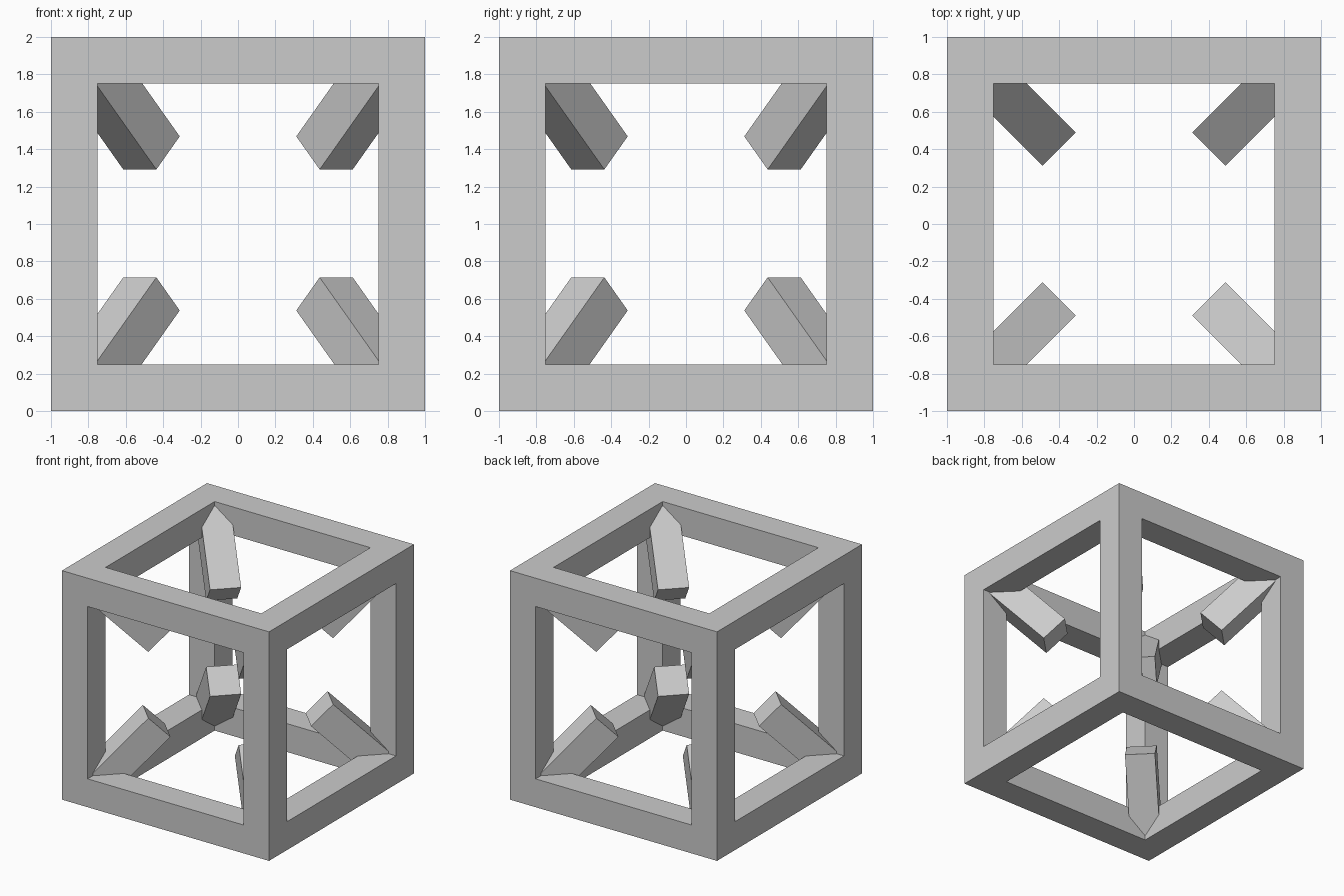
import bpy
from math import sqrt
from mathutils import Matrix, Vector

if "Cube" in bpy.data.objects:
    bpy.data.objects.remove(bpy.data.objects["Cube"])

OUTER = 2.0      # outside size of the frame
OPENING = 1.505  # clear opening between the bars
STRUT = 0.25     # strut thickness
LENGTH = 0.70    # strut length, outer end buried in the frame corner
MID = Vector((0, 0, 1))


def box(name, size, matrix):
    bpy.ops.mesh.primitive_cube_add(size=1)
    ob = bpy.context.object
    ob.name = name
    ob.data.transform(matrix @ Matrix.Diagonal((*size, 1)))
    return ob


# Cube frame: a solid block with a square opening cut through along each axis
frame = box("cube_frame", (OUTER,) * 3, Matrix.Translation(MID))
for axis in range(3):
    size = [OPENING] * 3
    size[axis] = OUTER + 0.5
    cutter = box("opening_cutter", size, Matrix.Translation(MID))
    cutter.hide_render = True
    cut = frame.modifiers.new("opening", 'BOOLEAN')
    cut.operation = 'DIFFERENCE'
    cut.solver = 'EXACT'
    cut.object = cutter
    bpy.context.view_layer.objects.active = frame
    bpy.ops.object.modifier_apply(modifier=cut.name)
    bpy.data.objects.remove(cutter, do_unlink=True)

# Corner struts: square bars leaning at 45 degrees from each corner to the middle
for sz, level in ((-1, "lower"), (1, "upper")):
    for sy, depth in ((-1, "front"), (1, "back")):
        for sx, side in ((-1, "left"), (1, "right")):
            radial = Vector((sx, sy, 0)) / sqrt(2)
            up = Vector((0, 0, sz))
            along = (radial + up).normalized()
            across = Vector((-sy, sx, 0)).normalized()
            normal = along.cross(across)
            inner_end = MID + Vector((0, 0, 0.003)) + radial * 0.654 + up * 0.377
            rot = Matrix((across, normal, along)).transposed().to_4x4()
            place = Matrix.Translation(inner_end + along * LENGTH / 2) @ rot
            box(f"{level}_{depth}_{side}_strut", (STRUT, STRUT, LENGTH), place)
